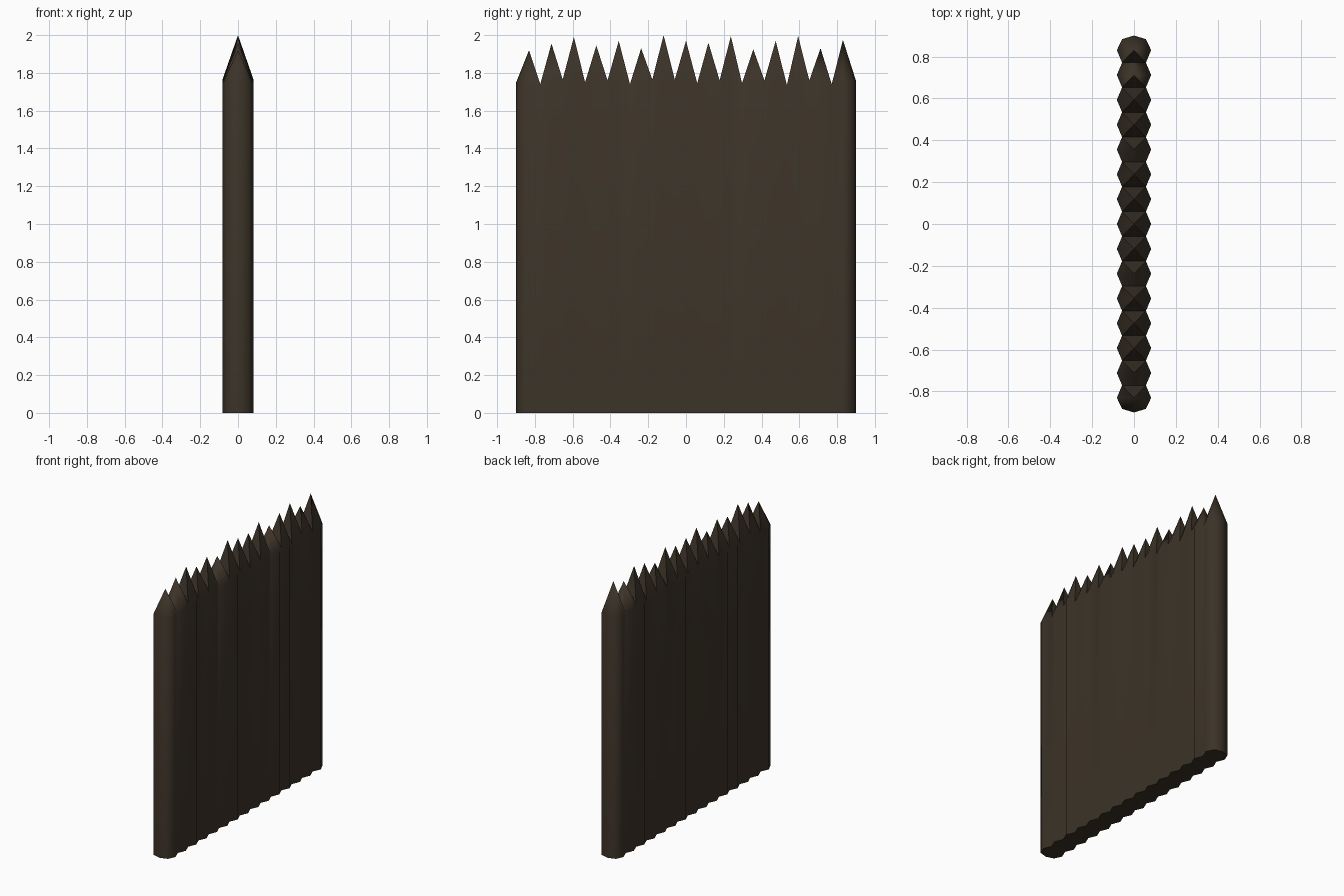
import bpy, bmesh, math

if "Cube" in bpy.data.objects:
    bpy.data.objects.remove(bpy.data.objects["Cube"])

# Wood colour
wood = bpy.data.materials.new("dark wood")
wood.diffuse_color = (0.045, 0.033, 0.021, 1)
wood.use_nodes = True
wood.node_tree.nodes["Principled BSDF"].inputs["Base Color"].default_value = wood.diffuse_color

STEP, WIDE, NECK = 0.1187, 0.082, 0.057   # stake spacing, half depth at middle and at joint
tips = [1.92, 1.955, 1.99, 1.945, 1.97, 1.93, 2.0, 1.97,
        1.96, 1.995, 1.925, 1.97, 1.995, 1.93, 1.975]
# Shoulder height at each joint, both ends included
joints = [1.745, 1.74, 1.765, 1.75, 1.76, 1.74, 1.765, 1.765,
          1.745, 1.76, 1.745, 1.76, 1.735, 1.76, 1.74, 1.755]

bm = bmesh.new()
count = len(tips)


def side_points(i, sign):
    """Outline points on one y side of a stake, from +x to -x."""
    y = (i - (count - 1) / 2) * STEP
    z = joints[i + (1 if sign > 0 else 0)]
    end = (i == 0 and sign < 0) or (i == count - 1 and sign > 0)
    if end:
        pts = [(NECK, y + sign * 0.053, z), (0, y + sign * 0.07, z), (-NECK, y + sign * 0.053, z)]
    else:
        pts = [(NECK, y + sign * STEP / 2, z), (-NECK, y + sign * STEP / 2, z)]
    return pts, end


# Pointed stakes, fused side by side
for i, tip in enumerate(tips):
    y = (i - (count - 1) / 2) * STEP
    mid = (joints[i] + joints[i + 1]) / 2
    far, far_end = side_points(i, 1)
    near, near_end = side_points(i, -1)
    ring = [(WIDE, y, mid)] + far + [(-WIDE, y, mid)] + near[::-1]
    inner = set()                       # hidden walls between neighbours
    if not far_end:
        inner.add(1)
    if not near_end:
        inner.add(len(far) + 2)
    top = [bm.verts.new(p) for p in ring]
    low = [bm.verts.new((p[0], p[1], 0)) for p in ring]
    apex = bm.verts.new((0, y, tip))
    n = len(ring)
    for k in range(n):
        j = (k + 1) % n
        bm.faces.new((top[k], top[j], apex))
        if k not in inner:
            bm.faces.new((low[k], low[j], top[j], top[k]))
    bm.faces.new(low[::-1])

bmesh.ops.remove_doubles(bm, verts=bm.verts, dist=0.0005)
bmesh.ops.recalc_face_normals(bm, faces=bm.faces)
mesh = bpy.data.meshes.new("palisade_wall")
bm.to_mesh(mesh)
bm.free()
mesh.materials.append(wood)
wall = bpy.data.objects.new("palisade_wall", mesh)
bpy.context.collection.objects.link(wall)

# Soft sides, crisp valleys and base
bpy.context.view_layer.objects.active = wall
wall.select_set(True)
bpy.ops.object.shade_smooth_by_angle(angle=math.radians(60))
